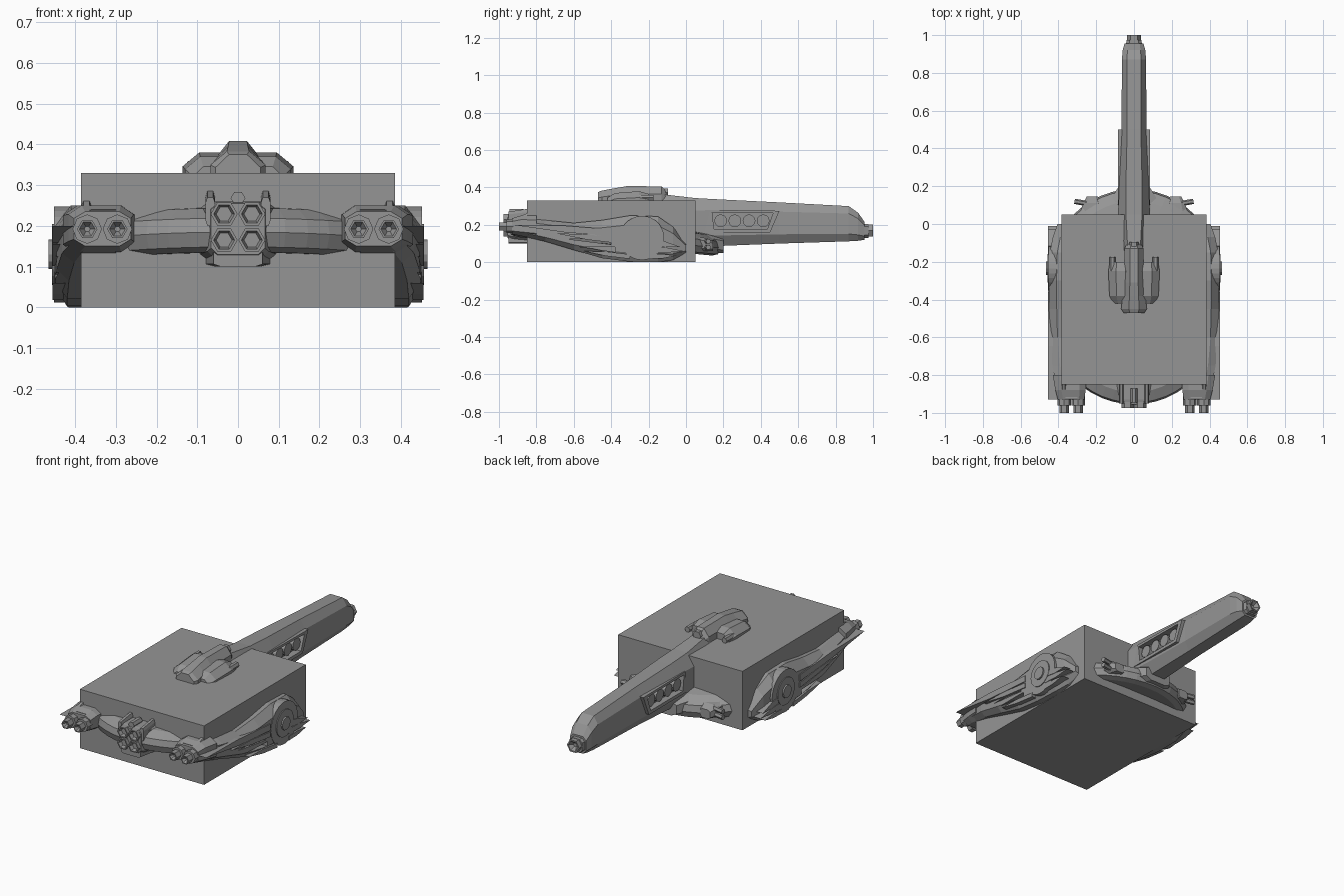
import bpy, bmesh, math
from mathutils import Vector

old = bpy.data.objects.get("Cube")
if old:
    bpy.data.objects.remove(old, do_unlink=True)

grey = bpy.data.materials.new("plain grey")
grey.use_nodes = True
tone = (0.3, 0.3, 0.3, 1)
grey.diffuse_color = tone
grey.node_tree.nodes["Principled BSDF"].inputs["Base Color"].default_value = tone


def finish(name, bm):
    bmesh.ops.recalc_face_normals(bm, faces=bm.faces)
    mesh = bpy.data.meshes.new(name)
    bm.to_mesh(mesh)
    bm.free()
    mesh.materials.append(grey)
    obj = bpy.data.objects.new(name, mesh)
    bpy.context.collection.objects.link(obj)
    return obj


def loft(name, rings):
    """Skin a list of equal-length rings and cap both ends."""
    bm = bmesh.new()
    loops = [[bm.verts.new(p) for p in ring] for ring in rings]
    n = len(loops[0])
    for a, b in zip(loops, loops[1:]):
        for i in range(n):
            j = (i + 1) % n
            bm.faces.new((a[i], a[j], b[j], b[i]))
    bm.faces.new(loops[0])
    bm.faces.new(loops[-1])
    return finish(name, bm)


def octagon(y, cx, w, zb, zt, cut=0.4):
    """Chamfered rectangle in the xz plane."""
    h = (zt - zb) / 2
    zc = (zt + zb) / 2
    k = 1 - cut
    pts = [(1, k), (k, 1), (-k, 1), (-1, k), (-1, -k), (-k, -1), (k, -1), (1, -k)]
    return [(cx + w * a, y, zc + h * b) for a, b in pts]


def prism(name, yz, x0, x1):
    return loft(name, [[(x, y, z) for y, z in yz] for x in (x0, x1)])


def tube(name, base, tip, r, sides=6, hollow=0.0):
    """Round bar between two points, with an optional conical mouth."""
    base, tip = Vector(base), Vector(tip)
    axis = (tip - base).normalized()
    u = axis.cross(Vector((0, 0, 1))).normalized()
    v = axis.cross(u)

    def ring(c, rad):
        return [c + rad * (u * math.cos(t) + v * math.sin(t))
                for t in (2 * math.pi * i / sides for i in range(sides))]
    rings = [ring(base, r), ring(tip, r)]
    if hollow:
        rings += [ring(tip, r * 0.78), ring(tip - axis * hollow, r * 0.3)]
    return loft(name, rings)


def carve(target, cutter):
    mod = target.modifiers.new("cut", "BOOLEAN")
    mod.operation = "DIFFERENCE"
    mod.solver = "EXACT"
    mod.object = cutter
    bpy.context.view_layer.objects.active = target
    bpy.ops.object.modifier_apply(modifier=mod.name)
    bpy.data.objects.remove(cutter, do_unlink=True)


# Large central block
prism("central_block", [(-0.85, 0), (0.05, 0), (0.05, 0.33), (-0.85, 0.33)], -0.385, 0.385)

# Rounded hull, tilted down towards the back
def outline(scale, lift):
    pts = []
    for i in range(48):
        t = 2 * math.pi * i / 48
        c, s = math.cos(t), math.sin(t)
        y = scale * 0.455 * s + (-0.27 if s > 0 else -0.5)
        pts.append((scale * 0.45 * c, y, 0.092 + lift - 0.095 * (y - 0.18)))
    return pts

loft("rounded_hull", [outline(*p) for p in (
    (0.6, -0.05), (0.9, -0.06), (0.97, -0.05), (1, -0.015), (0.98, 0.02), (0.86, 0.05), (0.6, 0.065))])

# Long tail boom and its muzzle
boom = loft("tail_boom", [octagon(y, 0, w, zb, zt, c) for y, w, zb, zt, c in (
    (-0.2, 0.06, 0.1, 0.372, 0.5), (0.05, 0.085, 0.08, 0.343, 0.5),
    (0.2, 0.078, 0.088, 0.335, 0.45), (0.5, 0.066, 0.1, 0.32, 0.45),
    (0.87, 0.064, 0.112, 0.3, 0.42), (0.92, 0.06, 0.115, 0.265, 0.42),
    (0.955, 0.05, 0.12, 0.215, 0.4))])
tube("tail_muzzle", (0, 0.93, 0.17), (0, 1, 0.17), 0.038, 6, 0.02)
loft("tail_muzzle_collar", [octagon(y, 0, w, 0.13, 0.205) for y, w in ((0.94, 0.045), (0.975, 0.038))])

# Boom roots and low blocks behind the central block
loft("boom_root", [octagon(y, 0, w, 0.05, zt) for y, w, zt in
                   ((0, 0.16, 0.17), (0.12, 0.13, 0.15), (0.2, 0.08, 0.13))])

# Bridge on the roof
loft("bridge_spine", [octagon(y, 0, w, 0.27, zt, 0.6) for y, w, zt in (
    (-0.47, 0.055, 0.375), (-0.45, 0.068, 0.383), (-0.38, 0.06, 0.396),
    (-0.31, 0.055, 0.408), (-0.13, 0.05, 0.405), (-0.1, 0.035, 0.375))])
tube("bridge_tail_light", (0, -0.14, 0.372), (0, -0.095, 0.372), 0.025)

# Central gun cluster
loft("nose_housing", [octagon(y, 0, w, zb, zt, 0.25) for y, w, zb, zt in (
    (-0.955, 0.066, 0.13, 0.255), (-0.93, 0.075, 0.12, 0.26), (-0.82, 0.1, 0.11, 0.26))])
loft("nose_chin", [octagon(y, 0, w, 0.1, 0.14, 0.3) for y, w in ((-0.95, 0.06), (-0.84, 0.08))])
for x in (-0.034, 0.034):
    for z in (0.165, 0.229):
        tube("nose_barrel", (x, -0.9, z), (x, -0.975, z), 0.033, 6, 0.05)
tube("nose_sensor", (0, -0.87, 0.268), (0, -0.945, 0.268), 0.018)

for side, label in ((1, "left"), (-1, "right")):
    # Recessed vent row in the boom flank
    panel = prism(label + "_vent_panel",
                  [(0.1, 0.16), (0.45, 0.16), (0.5, 0.275), (0.13, 0.28)], side * 0.03, side * 0.086)
    vent = [(0.15, 0.178), (0.435, 0.178), (0.465, 0.262), (0.14, 0.265)]
    for part in (boom, panel):
        carve(part, prism("vent_cutter", vent, side * 0.048, side * 0.2))
    for i in range(4):
        y = 0.185 + i * 0.076
        tube(label + "_vent_drum", (side * 0.03, y, 0.222), (side * 0.074, y, 0.222), 0.034, 12)

    # Roof lobe beside the bridge
    loft(label + "_bridge_lobe", [octagon(y, side * 0.07, w, 0.27, zt, 0.62) for y, w, zt in (
        (-0.42, 0.04, 0.345), (-0.38, 0.06, 0.37), (-0.25, 0.066, 0.38), (-0.2, 0.058, 0.365))])
    tube(label + "_lobe_barrel", (side * 0.115, -0.25, 0.345), (side * 0.115, -0.175, 0.345), 0.016)

    # Flank pod
    rings = []
    for y, zb, zt, xo in ((-0.92, 0.15, 0.24, 0.4), (-0.75, 0.11, 0.225, 0.432), (-0.6, 0.065, 0.21, 0.445),
                          (-0.45, 0.022, 0.225, 0.449), (-0.3, 0.003, 0.25, 0.45), (-0.15, 0, 0.245, 0.446),
                          (-0.07, 0.012, 0.19, 0.43), (0, 0.05, 0.1, 0.405)):
        c = (zt - zb) * 0.2
        rings.append([(side * x, y, z) for x, z in (
            (0.3, zb), (xo - 0.03, zb), (xo, zb + c), (xo, zt - c), (xo - 0.04, zt), (0.3, zt))])
    pod = loft(label + "_flank_pod", rings)
    for y, z, length in ((-0.64, 0.125, 0.24), (-0.58, 0.085, 0.2)):
        carve(pod, prism("groove_cutter", [(y, z), (y + length, z - 0.03), (y + length, z - 0.004)],
                         side * 0.42, side * 0.5))

    # Swept blades and rear prongs on the pod
    for y0, z0, y1, z1, t in ((-0.93, 0.2, -0.36, 0.155, 0.018), (-0.7, 0.155, -0.36, 0.115, 0.014),
                              (-0.55, 0.06, -0.3, 0.03, 0.012), (-0.03, 0.082, -0.2, 0.11, 0.016),
                              (-0.01, 0.06, -0.2, 0.07, 0.014), (-0.05, 0.035, -0.2, 0.03, 0.012)):
        m = (y0 + y1) / 2
        zm = (z0 + z1) / 2
        prism(label + "_pod_blade", [(y0, z0), (m, zm + t), (y1, z1 + t), (y1, z1 - t), (m, zm - t)],
              side * 0.4, side * 0.455)

    # Wheel-like disc with hub
    tube(label + "_disc", (side * 0.37, -0.235, 0.13), (side * 0.452, -0.235, 0.13), 0.118, 28)
    tube(label + "_disc_rim", (side * 0.44, -0.235, 0.13), (side * 0.457, -0.235, 0.13), 0.075, 24)
    tube(label + "_hub", (side * 0.44, -0.235, 0.13), (side * 0.465, -0.235, 0.13), 0.036, 12)

    # Twin front guns
    loft(label + "_gun_housing", [octagon(y, side * cx, w, zb, zt) for y, cx, w, zb, zt in (
        (-0.93, 0.333, 0.07, 0.15, 0.235), (-0.88, 0.336, 0.08, 0.14, 0.25), (-0.8, 0.34, 0.09, 0.13, 0.25))])
    for x in (0.296, 0.37):
        tube(label + "_gun_sleeve", (side * x, -0.85, 0.192), (side * x, -0.96, 0.192), 0.036, 8)
        tube(label + "_gun_barrel", (side * x, -0.9, 0.192), (side * x, -1, 0.192), 0.025, 6, 0.02)
    loft(label + "_gun_fin", [octagon(y, side * 0.372, 0.012, 0.2, zt) for y, zt in ((-0.92, 0.235), (-0.84, 0.265))])

    # Upright nose fin
    loft(label + "_nose_fin", [octagon(y, side * 0.068, 0.012, 0.2, zt) for y, zt in ((-0.95, 0.27), (-0.85, 0.285))])

    # Rear turret pointing outwards
    loft(label + "_rear_turret", [octagon(y, side * 0.22, w, 0.06, zt) for y, w, zt in (
        (0.04, 0.07, 0.135), (0.11, 0.05, 0.13), (0.145, 0.03, 0.11))])
    for z in (0.08, 0.112):
        tube(label + "_turret_barrel", (side * 0.2, 0.1, z), (side * 0.315, 0.12, z), 0.014)
